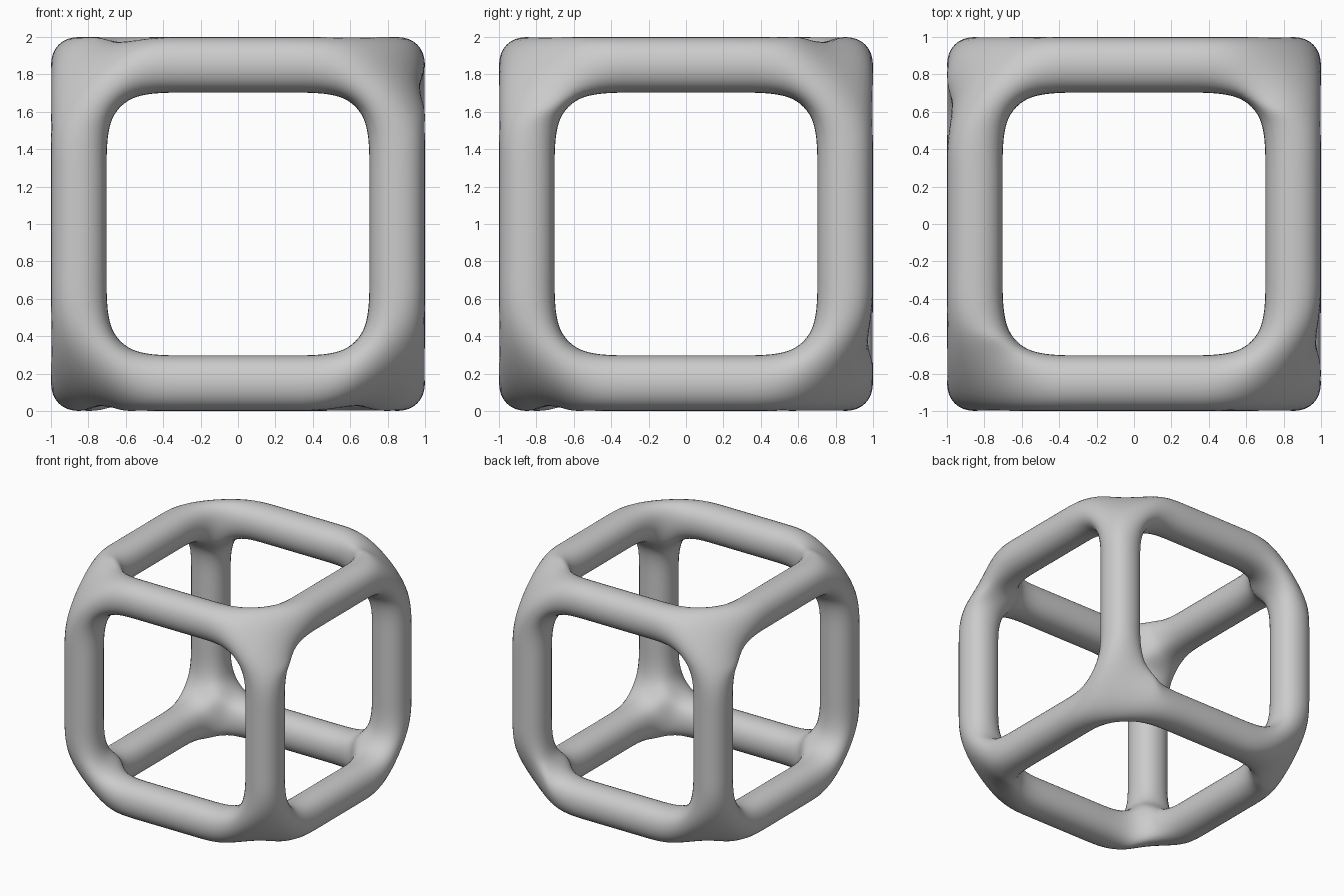
import bpy

HALF = 0.851      # centre line of the bars
RADIUS = 0.162    # bar thickness before smoothing

# Remove the default cube
old = bpy.data.objects.get("Cube")
if old:
    bpy.data.objects.remove(old, do_unlink=True)

# Matte grey
grey = bpy.data.materials.new("light_grey")
grey.use_nodes = True
colour = (0.6, 0.6, 0.6, 1)
grey.diffuse_color = colour
grey.node_tree.nodes["Principled BSDF"].inputs["Base Color"].default_value = colour

# Cube whose edges are the centre lines of the bars
bpy.ops.mesh.primitive_cube_add(size=2 * HALF, location=(0, 0, 1))
frame = bpy.context.object
frame.name = "cube_frame"
frame.data.materials.append(grey)

# Thicken the edges into joined bars
skin = frame.modifiers.new("bars", 'SKIN')
skin.use_smooth_shade = True
skin.branch_smoothing = 0
for vert in frame.data.skin_vertices[0].data:
    vert.radius = (RADIUS, RADIUS)

# Round the bars and blend the corners
smooth = frame.modifiers.new("rounding", 'SUBSURF')
smooth.levels = smooth.render_levels = 3
